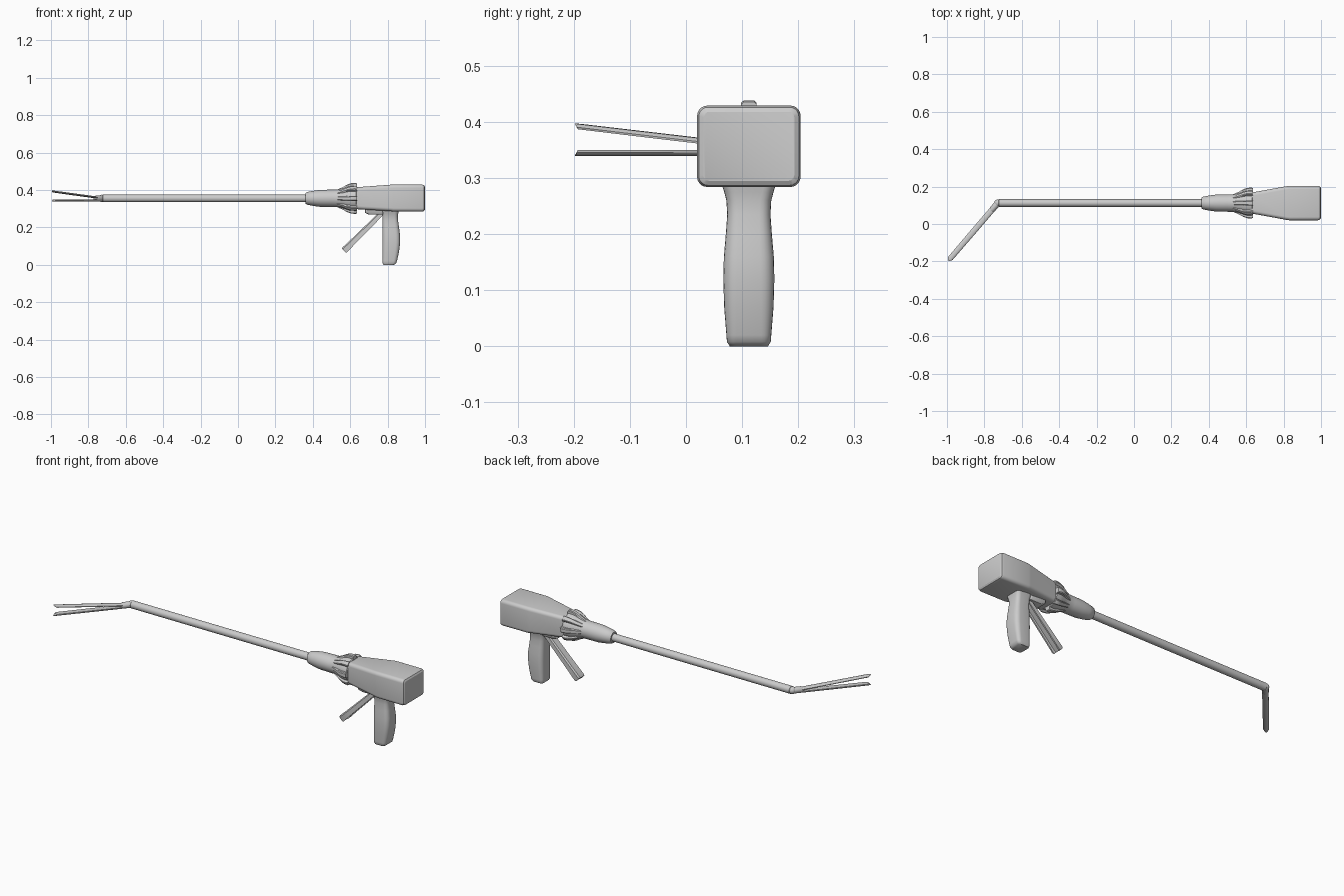
import bpy, bmesh, math
from mathutils import Vector

if "Cube" in bpy.data.objects:
    bpy.data.objects.remove(bpy.data.objects["Cube"])

CY, CZ = 0.112, 0.355          # instrument axis


def make(name, bm, angle=35):
    bmesh.ops.recalc_face_normals(bm, faces=bm.faces)
    me = bpy.data.meshes.new(name)
    bm.to_mesh(me)
    bm.free()
    ob = bpy.data.objects.new(name, me)
    bpy.context.collection.objects.link(ob)
    bpy.ops.object.select_all(action='DESELECT')
    ob.select_set(True)
    bpy.context.view_layer.objects.active = ob
    bpy.ops.object.shade_smooth_by_angle(angle=math.radians(angle))
    return ob


def add_loft(bm, rings):
    """Skin a list of equal-length point rings and cap both ends."""
    vs = [[bm.verts.new(p) for p in r] for r in rings]
    n = len(vs[0])
    for a, b in zip(vs, vs[1:]):
        for i in range(n):
            j = (i + 1) % n
            bm.faces.new((a[i], a[j], b[j], b[i]))
    bm.faces.new(vs[0])
    bm.faces.new(vs[-1])


def loft(name, rings, angle=35):
    bm = bmesh.new()
    add_loft(bm, rings)
    return make(name, bm, angle)


def rrect(u0, u1, v0, v1, r, seg=5):
    """Rounded rectangle as 2D points."""
    pts = []
    for k, (cu, cv) in enumerate(((u1 - r, v1 - r), (u0 + r, v1 - r),
                                  (u0 + r, v0 + r), (u1 - r, v0 + r))):
        for i in range(seg + 1):
            a = math.pi / 2 * (k + i / seg)
            pts.append((cu + r * math.cos(a), cv + r * math.sin(a)))
    return pts


def revolve(name, profile, seg=40, angle=35):
    """Turn (x, radius) points around the instrument axis."""
    return loft(name, [[(x, CY + r * math.cos(2 * math.pi * i / seg),
                         CZ + r * math.sin(2 * math.pi * i / seg))
                        for i in range(seg)] for x, r in profile], angle)


# Housing: x, half width, bottom, top, corner radius
housing = [(0.60, 0.052, 0.302, 0.409, 0.016), (0.64, 0.058, 0.297, 0.415, 0.018),
           (0.815, 0.090, 0.287, 0.428, 0.018), (0.83, 0.0922, 0.285, 0.429, 0.018),
           (0.983, 0.0922, 0.284, 0.429, 0.018), (0.994, 0.089, 0.287, 0.426, 0.016),
           (0.999, 0.081, 0.295, 0.418, 0.010)]
loft("housing", [[(x, y, z) for y, z in rrect(CY - w, CY + w, a, b, r)]
                 for x, w, a, b, r in housing], 30)

# Pistol grip: z, front x, rear x, half width, corner radius
grip = [(0.0, 0.777, 0.835, 0.034, 0.012), (0.008, 0.773, 0.846, 0.039, 0.016),
        (0.02, 0.772, 0.850, 0.040, 0.018), (0.07, 0.772, 0.861, 0.044, 0.022),
        (0.12, 0.772, 0.867, 0.0455, 0.024), (0.16, 0.772, 0.866, 0.0445, 0.024),
        (0.20, 0.772, 0.861, 0.041, 0.022), (0.235, 0.772, 0.856, 0.0385, 0.02),
        (0.26, 0.772, 0.855, 0.040, 0.02), (0.275, 0.771, 0.857, 0.044, 0.02),
        (0.295, 0.769, 0.860, 0.050, 0.02)]
loft("grip", [[(x, y, z) for x, y in rrect(a, b, CY - w, CY + w, r)]
              for z, a, b, w, r in grip], 40)

# Trigger mount under the housing
loft("trigger_mount", [[(x, y, z) for x, y in rrect(a, 0.775, CY - w, CY + w, 0.008, 3)]
                       for z, a, w in ((0.268, 0.70, 0.036), (0.278, 0.68, 0.042),
                                       (0.305, 0.68, 0.042))])

# Trigger: a bar with a long groove on the side facing the grip
start, end = Vector((0.566, CY, 0.075)), Vector((0.775, CY, 0.282))
d = (end - start).normalized()
n = Vector((d.z, 0, -d.x))
channel = [(-0.026, 0.017), (-0.018, 0.017), (-0.016, 0.006), (0.016, 0.006),
           (0.018, 0.017), (0.026, 0.017), (0.026, -0.010), (0.019, -0.017),
           (-0.019, -0.017), (-0.026, -0.010)]
rings = []
for t, s, h in ((0, 0.9, 0.9), (0.008, 1, 1.05), (0.06, 1, 0.95),
                (0.18, 0.95, 0.85), (0.29, 0.9, 0.75)):
    c = start + d * t
    rings.append([c + Vector((0, y * s, 0)) + n * (v * h) for y, v in channel])
loft("trigger", rings, 25)

# Shaft with a collar at the knob
revolve("shaft", [(-0.728, 0.016), (-0.722, 0.0205), (0.40, 0.0205)], 32)
revolve("shaft_collar", [(0.362, 0.029), (0.366, 0.032), (0.40, 0.034)], 32)

# Rotation knob
revolve("rotation_knob", [(0.366, 0.030), (0.370, 0.034), (0.40, 0.040), (0.44, 0.0455),
                          (0.50, 0.0465), (0.535, 0.047), (0.565, 0.055), (0.59, 0.064),
                          (0.605, 0.067), (0.630, 0.068), (0.634, 0.064)], 48)

# Finger ribs around the knob
bm = bmesh.new()
side = [(0.525, 0.045), (0.56, 0.060), (0.585, 0.074), (0.605, 0.081),
        (0.628, 0.083), (0.635, 0.080)]
for k in range(8):
    a = k * math.pi / 4
    out = Vector((0, math.cos(a), math.sin(a)))
    tan = Vector((0, -math.sin(a), math.cos(a)))
    rib = []
    for x, r in side:
        w = 0.009 + 0.005 * (x - 0.525) / 0.11
        c = Vector((x, CY, CZ))
        rib.append([c + tan * u + out * v for u, v in
                    ((-w, 0.04), (-w, r - 0.004), (-w * 0.7, r),
                     (w * 0.7, r), (w, r - 0.004), (w, 0.04))])
    add_loft(bm, rib)
make("knob_ribs", bm, 40)

# Articulated wrist: ball at the shaft end and a short neck to the jaws
pivot = Vector((-0.728, CY, CZ))
bm = bmesh.new()
bmesh.ops.create_uvsphere(bm, u_segments=24, v_segments=12, radius=0.0195)
bmesh.ops.translate(bm, verts=bm.verts, vec=pivot)
make("wrist_ball", bm)

tip = Vector((-0.992, -0.196, CZ))
jd = (tip - pivot).normalized()
js = Vector((-jd.y, jd.x, 0))
length = (tip - pivot).length
up = Vector((0, 0, 1))
loft("wrist_neck", [[pivot + jd * t + js * (r * math.cos(i * math.pi / 12))
                     + up * (r * math.sin(i * math.pi / 12) - 0.001)
                     for i in range(24)]
                    for t, r in ((0, 0.0165), (0.045, 0.0165), (0.055, 0.012))])


# Jaws: slim half-round bars with slanted, rounded tips
def jaw(name, z0, z1, thick, flip):
    rings = []
    for f, w, lean in ((0.08, 0.013, 0), (0.14, 0.0155, 0), (0.5, 0.0155, 0),
                       (0.965, 0.0145, 0.3), (0.985, 0.012, 0.7), (1.0, 0.007, 1)):
        ring = []
        for u, v in ((-1, 0), (-1, 0.4), (-0.75, 0.8), (-0.4, 1),
                     (0.4, 1), (0.75, 0.8), (1, 0.4), (1, 0)):
            p = pivot + jd * (f * length - 0.012 * lean * (1 - v)) + js * (u * w)
            p.z = z0 + (z1 - z0) * f + flip * thick * v
            ring.append(p)
        rings.append(ring)
    return loft(name, rings, 40)


jaw("lower_jaw", 0.350, 0.350, 0.011, -1)
jaw("upper_jaw", 0.352, 0.388, 0.009, 1)
